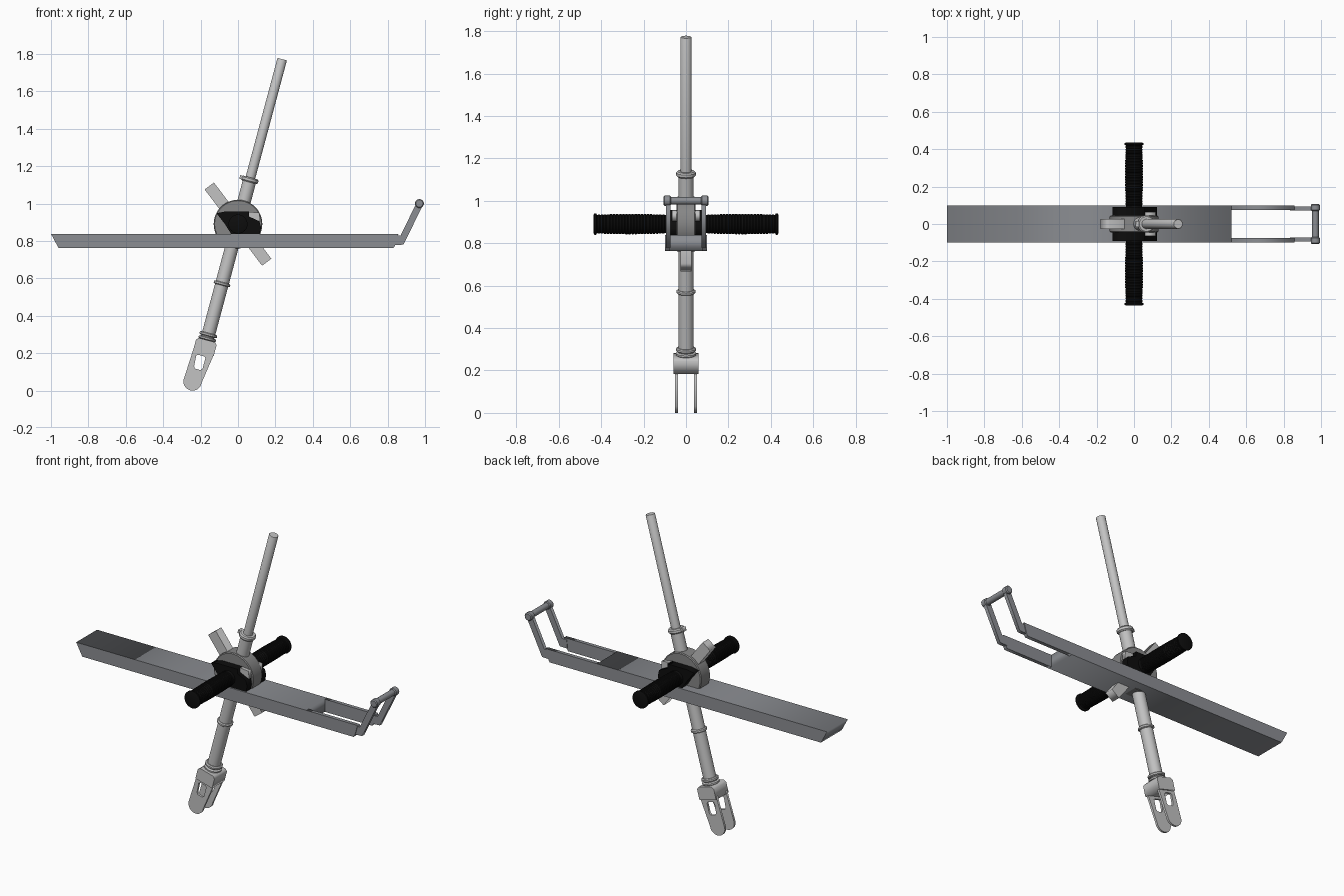
import bpy, math
from mathutils import Vector

if "Cube" in bpy.data.objects:
    bpy.data.objects.remove(bpy.data.objects["Cube"])

T = math.radians(15)                      # tilt of the pole
D = Vector((math.sin(T), 0, math.cos(T)))
P = Vector((math.cos(T), 0, -math.sin(T)))
C = Vector((0, 0, 0.89))                  # hub centre


def mat(name, r, g, b):
    m = bpy.data.materials.new(name)
    m.diffuse_color = (r, g, b, 1)
    m.use_nodes = True
    m.node_tree.nodes["Principled BSDF"].inputs["Base Color"].default_value = m.diffuse_color
    return m


LIGHT = mat("light_metal", 0.54, 0.54, 0.54)
DECK = mat("beam_grey", 0.26, 0.27, 0.29)
DARK = mat("hub_grey", 0.24, 0.24, 0.24)
BLACK = mat("black_rubber", 0.004, 0.004, 0.004)


def tilt(u, v):
    """Pole coordinates (across, along) to world x, z."""
    w = C + D * v + P * u
    return w.x, w.z


def prism(name, loops, y0, y1, m):
    """Outline (and holes) in x, z, extruded from y0 to y1."""
    cu = bpy.data.curves.new(name, 'CURVE')
    cu.dimensions, cu.fill_mode = '2D', 'BOTH'
    cu.extrude = abs(y1 - y0) / 2
    for pts in loops:
        s = cu.splines.new('POLY')
        s.points.add(len(pts) - 1)
        for p, (x, z) in zip(s.points, pts):
            p.co = (x, z, 0, 1)
        s.use_cyclic_u = True
    ob = bpy.data.objects.new(name, cu)
    bpy.context.collection.objects.link(ob)
    ob.location.y = (y0 + y1) / 2
    ob.rotation_euler.x = math.pi / 2
    bpy.ops.object.select_all(action='DESELECT')
    ob.select_set(True)
    bpy.context.view_layer.objects.active = ob
    bpy.ops.object.convert(target='MESH')
    ob = bpy.context.object
    ob.data.materials.clear()
    ob.data.materials.append(m)
    return ob


def lathe(name, profile, axis, origin, m, n=32):
    """Closed turned part; profile is (radius, distance along axis)."""
    rot = Vector(axis).to_track_quat('Z', 'Y')
    verts, faces = [], []
    for r, h in profile:
        for i in range(n):
            a = 2 * math.pi * i / n
            verts.append(Vector(origin) + rot @ Vector((r * math.cos(a), r * math.sin(a), h)))
    k = len(profile)
    for j in range(k - 1):
        for i in range(n):
            i2 = (i + 1) % n
            faces.append((j * n + i, j * n + i2, (j + 1) * n + i2, (j + 1) * n + i))
    faces.append(tuple(reversed(range(n))))
    faces.append(tuple(range((k - 1) * n, k * n)))
    me = bpy.data.meshes.new(name)
    me.from_pydata(verts, [], faces)
    me.materials.append(m)
    ob = bpy.data.objects.new(name, me)
    bpy.context.collection.objects.link(ob)
    bpy.ops.object.select_all(action='DESELECT')
    ob.select_set(True)
    bpy.context.view_layer.objects.active = ob
    bpy.ops.object.shade_smooth_by_angle(angle=math.radians(35))
    return ob


# horizontal beam with a forked end
prism("beam", [[(-1, .838), (-.96, .763), (.52, .763), (.52, .838)]], -.098, .098, DECK)
for s, side in ((-1, "front"), (1, "back")):
    prism(side + "_beam_arm", [[(.52, .763), (.832, .763), (.84, .775), (.858, .838), (.52, .838)]],
          s * .076, s * .098, DECK)
    prism(side + "_handle_arm", [[(.835, .778), (.885, .78), (.99, .995), (.955, 1.005), (.87, .83), (.84, .83)]],
          s * .073, s * .094, DECK)
    lathe(side + "_bar_knob", [(.019, .07), (.024, .075), (.024, .102), (.019, .107)],
          (0, s, 0), (.97, 0, 1.0), DECK, 16)
lathe("cross_bar", [(.018, -.1), (.018, .1)], (0, 1, 0), (.97, 0, 1.0), DECK, 16)

# tilted pole with collars
lathe("lower_tube", [(.036, -.66), (.036, .25)], D, C, LIGHT)
lathe("upper_rod", [(.026, .2), (.026, .91), (.024, .913)], D, C, LIGHT)
for i, (h, r, t) in enumerate(((.245, .046, .013), (-.33, .045, .009), (-.612, .048, .009), (-.634, .048, .008))):
    lathe("collar_%d" % i, [(r - .006, h - t), (r, h - t / 2), (r, h + t / 2), (r - .006, h + t)], D, C, LIGHT)
prism("collar_tab", [[tilt(-.056, .236), tilt(-.03, .236), tilt(-.03, .256), tilt(-.056, .256)]], -.015, .015, LIGHT)

# forked foot
prism("foot_block", [[tilt(*q) for q in ((-.045, -.642), (.045, -.642), (.057, -.655), (.057, -.716), (-.057, -.716),
                                         (-.057, -.655))]], -.059, .059, LIGHT)
outline = [tilt(.057, -.70)]
for i in range(17):
    a = math.pi * i / 16 - .1
    outline.append(tilt(-.017 + .049 * math.cos(a), -.8755 - .049 * math.sin(a)))
outline.append(tilt(-.057, -.70))
hole = [tilt(*q) for q in ((-.034, -.737), (-.026, -.73), (.009, -.73), (.017, -.737), (.017, -.795), (.009, -.806),
                           (-.022, -.806), (-.03, -.795))]
for s, side in ((-1, "front"), (1, "back")):
    prism(side + "_foot_plate", [outline, hole], s * .038, s * .051, LIGHT)

# hub: disc, black housing and light wedge
lathe("hub_disc", [(.125, -.045), (.13, -.04), (.13, .04), (.125, .045)], (0, 1, 0), C, DARK, 48)
prism("hub_housing", [[(-.115, .948), (-.07, .957), (.06, .957), (.06, .93), (.115, .905), (.123, .87), (.115, .835),
                       (-.035, .835), (-.07, .89)]], -.09, .09, BLACK)
prism("hub_wedge", [[(.05, .957), (.115, .95), (.118, .905), (.06, .925)]], -.065, .065, LIGHT)

# diagonal crossing bar
a = math.radians(37)
d, p = Vector((-math.sin(a), math.cos(a))), Vector((math.cos(a), math.sin(a)))
o = Vector((0, .89))
prism("diagonal_bar", [[tuple(o + d * i * .255 + p * j * .031) for i, j in ((-1, -1), (-1, 1), (1, 1), (1, -1))]],
      -.027, .027, LIGHT)

# ribbed side grips with end flanges
for s, side in ((-1, "front"), (1, "back")):
    prof = [(.048, .06)]
    for i in range(22):
        y = .1 + i * .0145
        r = .045 + .003 * math.sin(math.pi * i / 21)
        prof += [(r - .003, y), (r, y + .003), (r, y + .0105), (r - .003, y + .0135)]
    prof += [(.043, .42), (.051, .424), (.051, .432), (.045, .435)]
    lathe(side + "_grip", prof, (0, s, 0), C, BLACK)
